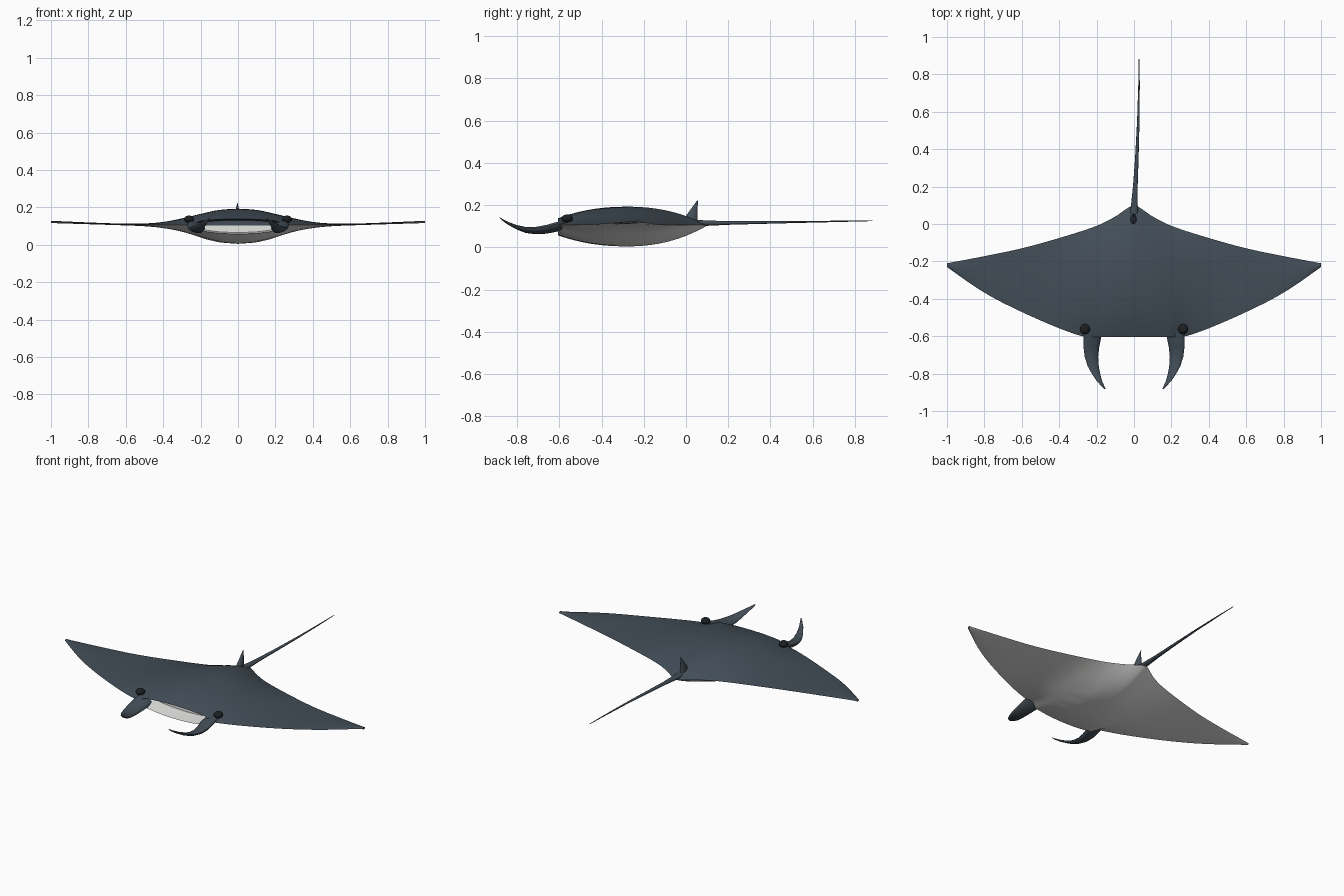
import bpy, bmesh, math
from mathutils import Vector

if "Cube" in bpy.data.objects:
    bpy.data.objects.remove(bpy.data.objects["Cube"])


def material(name, rgb):
    m = bpy.data.materials.new(name)
    m.diffuse_color = (*rgb, 1)
    m.use_nodes = True
    m.node_tree.nodes["Principled BSDF"].inputs["Base Color"].default_value = m.diffuse_color
    return m


SLATE = material("slate_skin", (0.055, 0.075, 0.095))
PALE = material("pale_belly", (0.78, 0.79, 0.77))
BLACK = material("eye_black", (0.012, 0.014, 0.016))


def curve(pts, x):
    """Smooth interpolation through (x, value) pairs."""
    n = len(pts)
    i = 0
    while i < n - 2 and x > pts[i + 1][0]:
        i += 1

    def slope(j):
        a, b = pts[max(j - 1, 0)], pts[min(j + 1, n - 1)]
        return (b[1] - a[1]) / (b[0] - a[0])
    (x0, v0), (x1, v1) = pts[i], pts[i + 1]
    h = x1 - x0
    t = min(max((x - x0) / h, 0), 1)
    return ((2*t**3 - 3*t*t + 1) * v0 + (t**3 - 2*t*t + t) * h * slope(i)
            + (3*t*t - 2*t**3) * v1 + (t**3 - t*t) * h * slope(i + 1))


def loft(name, rings, mats, rule=None, closed=True, angle=35):
    """Skin a list of equal point rings and cap both ends."""
    bm = bmesh.new()
    vr = [[bm.verts.new(p) for p in r] for r in rings]
    n = len(rings[0])
    for a, b in zip(vr, vr[1:]):
        for j in range(n):
            k = (j + 1) % n
            f = bm.faces.new((a[j], a[k], b[k], b[j]))
            f.material_index = rule(j) if rule else 0
    bm.faces.new(vr[0])
    bm.faces.new(vr[-1][::-1])
    bmesh.ops.remove_doubles(bm, verts=bm.verts, dist=1e-5)
    bmesh.ops.recalc_face_normals(bm, faces=bm.faces)
    me = bpy.data.meshes.new(name)
    bm.to_mesh(me)
    bm.free()
    ob = bpy.data.objects.new(name, me)
    bpy.context.collection.objects.link(ob)
    for m in mats:
        me.materials.append(m)
    smooth(ob, angle)
    return ob


def smooth(ob, angle=35):
    bpy.ops.object.select_all(action='DESELECT')
    ob.select_set(True)
    bpy.context.view_layer.objects.active = ob
    bpy.ops.object.shade_smooth_by_angle(angle=math.radians(angle))


# Body outline and thickness along the half span
LEAD = [(0, -.605), (.2, -.605), (.27, -.602), (.45, -.537), (.7, -.422), (.84, -.342), (1, -.23)]
TRAIL = [(0, .103), (.03, .088), (.1, .04), (.2, -.01), (.4, -.075), (.6, -.13), (.8, -.172), (1, -.21)]
TOP = [(0, .193), (.1, .186), (.2, .165), (.3, .141), (.4, .122), (.5, .114), (.65, .114), (1, .128)]
LOW = [(0, .005), (.1, .014), (.2, .04), (.3, .07), (.4, .089), (.5, .099), (.65, .105), (1, .116)]
MID = [(0, .105), (.3, .106), (.5, .107), (.65, .1095), (1, .122)]
N = 28


def section(x):
    ax = abs(x)
    y0, y1 = curve(LEAD, ax), curve(TRAIL, ax)
    top, low, mid = (curve(c, ax) for c in (TOP, LOW, MID))
    m = min(max((.255 - ax) / .06, 0), 1)      # mouth opening amount
    m = m * m * (3 - 2 * m)

    def point(t, edge, lip):
        if t < .46:
            f = 1 - (1 - lip * m) * abs((t - .46) / .46) ** 2.2
        else:
            f = 1 - abs((t - .46) / .54) ** 2.2
        y = y0 + (y1 - y0) * t
        z = mid + (edge - mid) * f
        if edge < mid:                          # gill ripples
            w = math.exp(-((ax - .16) / .05) ** 2 - ((y + .33) / .1) ** 4)
            z += .003 * w * math.sin((y + .3) * 110)
        return (x, y, z)

    ts = [.5 - .5 * math.cos(math.pi * i / N) for i in range(N + 1)]
    up = [point(t, top, .38) for t in reversed(ts)]
    dn = [point(t, low, .48) for t in ts]
    yb = y0 + .1 * m
    zu, zl = up[-1][2], dn[0][2]
    mouth = [(x, yb, zu - .008 * m), (x, yb, mid - .003 * m), (x, yb, zl + .008 * m)]
    return up + mouth + dn


# Upper skin and mouth roof are slate, belly and mouth floor are pale
loft("body", [section(-1 + i / 50) for i in range(101)], [SLATE, PALE],
     rule=lambda j: 1 if N + 2 <= j <= 2 * N + 4 else 0, angle=40)


def ellipse_ring(c, rx, rz, tilt=0, n=16):
    """Cross-section across the y axis, rolled by tilt."""
    out = []
    for i in range(n):
        a = 2 * math.pi * i / n
        u, v = rx * math.cos(a), rz * math.sin(a)
        out.append(Vector(c) + Vector((u * math.cos(tilt) - v * math.sin(tilt), 0,
                                       u * math.sin(tilt) + v * math.cos(tilt))))
    return out


# Head fins: (y, inner x, outer x, height, half thickness)
FIN = [(-.57, .18, .265, .108, .016), (-.61, .176, .27, .098, .02), (-.66, .186, .27, .086, .018),
       (-.71, .191, .264, .08, .015), (-.76, .188, .248, .083, .012), (-.80, .181, .226, .095, .009),
       (-.84, .17, .199, .113, .006), (-.87, .157, .171, .131, .004), (-.883, .151, .157, .142, .0015)]
for side, label in ((-1, "left"), (1, "right")):
    rings = [ellipse_ring((side * (a + b) / 2, y, z), (b - a) / 2 * 1.03, h, side * .28)
             for y, a, b, z, h in FIN]
    loft(label + "_head_fin", rings, [SLATE], angle=50)

    # Eyes
    bpy.ops.mesh.primitive_uv_sphere_add(segments=20, ring_count=12, radius=1,
                                         location=(side * .262, -.562, .137))
    eye = bpy.context.object
    eye.name = label + "_eye"
    eye.scale = (.026, .027, .019)
    eye.data.materials.append(BLACK)
    smooth(eye, 60)

# Whip tail
TAIL = [(.05, 0, .115, .022), (.1, .002, .115, .018), (.2, .007, .116, .0125), (.35, .015, .118, .0095),
        (.55, .023, .121, .0065), (.75, .027, .124, .004), (.883, .027, .126, .002)]
loft("tail", [ellipse_ring((x, y, z), r, r * .7, n=12) for y, x, z, r in TAIL], [SLATE], angle=60)

# Small back fin, swept rearwards: (z, front y, rear y, half width)
BACK = [(.125, -.015, .056, .017), (.155, .003, .056, .015), (.185, .025, .055, .009),
        (.205, .04, .056, .005), (.222, .052, .058, .0015)]
rings = [[(w * math.cos(a) - .003, (f + r) / 2 + (r - f) / 2 * math.sin(a), z)
          for a in (2 * math.pi * i / 14 for i in range(14))] for z, f, r, w in BACK]
loft("back_fin", rings, [SLATE], angle=50)
